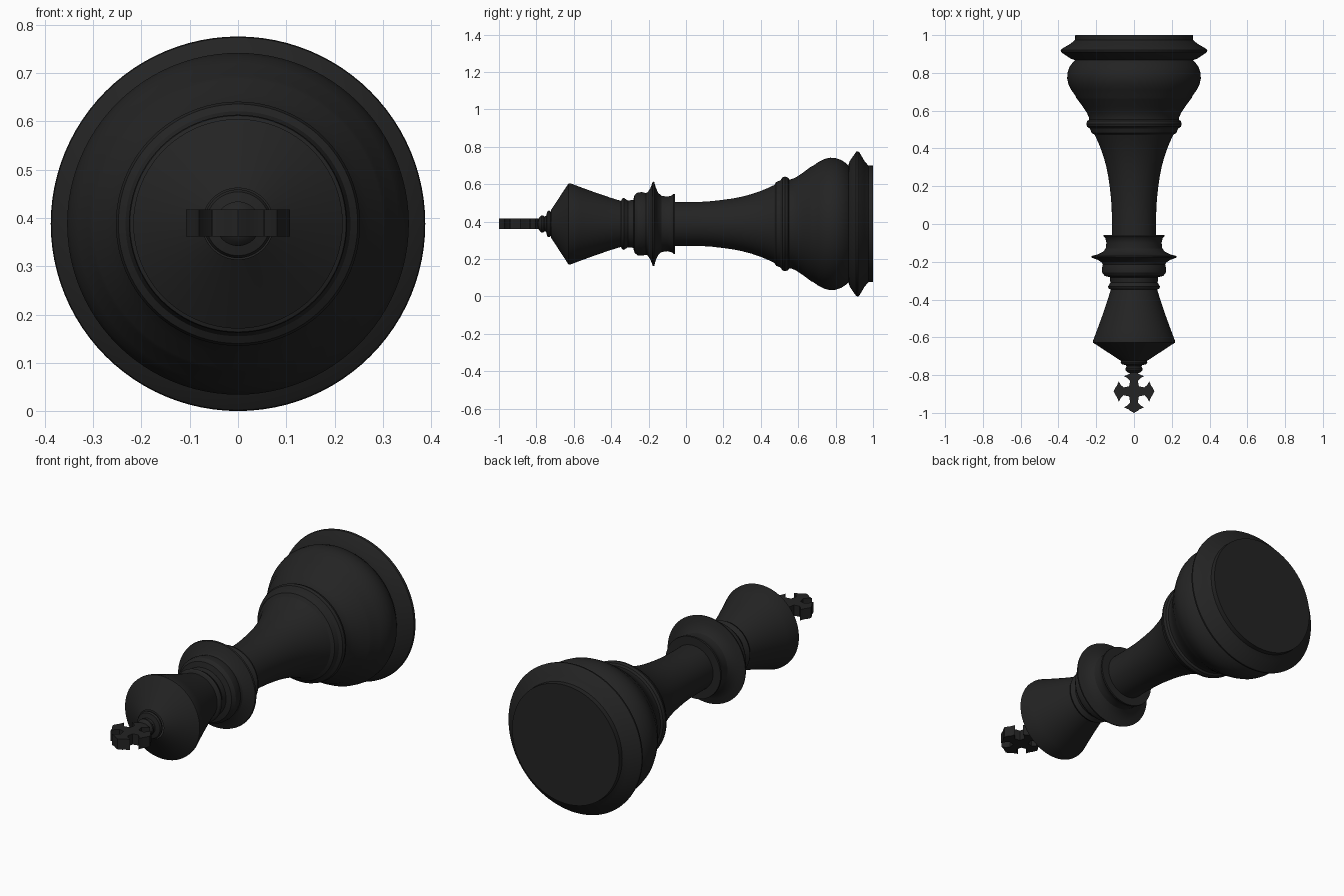
import bpy, bmesh, math

AXIS_Z = 0.388
SEGMENTS = 96

black = bpy.data.materials.new("matte_black")
black.diffuse_color = (0.017, 0.017, 0.017, 1)


def finish(name, bm, angle):
    bmesh.ops.recalc_face_normals(bm, faces=bm.faces[:])
    mesh = bpy.data.meshes.new(name)
    bm.to_mesh(mesh)
    bm.free()
    mesh.materials.append(black)
    ob = bpy.data.objects.new(name, mesh)
    bpy.context.collection.objects.link(ob)
    bpy.ops.object.select_all(action='DESELECT')
    ob.select_set(True)
    bpy.context.view_layer.objects.active = ob
    bpy.ops.object.shade_smooth_by_angle(angle=math.radians(angle))
    return ob


def lathe(name, profile):
    """Turn (y, radius) points round the piece's long axis."""
    bm = bmesh.new()
    verts = [bm.verts.new((r, y, AXIS_Z)) for y, r in profile]
    edges = [bm.edges.new(p) for p in zip(verts, verts[1:])]
    bmesh.ops.spin(bm, geom=verts + edges, cent=(0, 0, AXIS_Z), axis=(0, 1, 0),
                   angle=math.tau, steps=SEGMENTS, use_duplicate=False)
    bmesh.ops.remove_doubles(bm, verts=bm.verts[:], dist=1e-5)
    return finish(name, bm, 32)


# Wide foot with its flat underside and sharp rim
lathe("foot_rim", [(1, 0), (1, 0.311), (0.975, 0.312), (0.955, 0.335),
                   (0.927, 0.383), (0.92, 0.388), (0.91, 0.386),
                   (0.875, 0.335), (0.868, 0.312)])

# Bulging lower body
lathe("lower_body", [(0.868, 0.312), (0.855, 0.325), (0.83, 0.342), (0.80, 0.352),
                     (0.77, 0.354), (0.74, 0.347), (0.71, 0.332), (0.68, 0.311),
                     (0.668, 0.306), (0.66, 0.300), (0.62, 0.270), (0.59, 0.250),
                     (0.565, 0.239), (0.552, 0.238)])

# Double ring above the body
lathe("body_ring", [(0.552, 0.238), (0.545, 0.248), (0.53, 0.253), (0.515, 0.248),
                    (0.505, 0.233), (0.495, 0.229), (0.482, 0.224), (0.472, 0.208)])

# Concave stem
lathe("stem", [(0.472, 0.208), (0.44, 0.193), (0.40, 0.176), (0.35, 0.159),
               (0.30, 0.146), (0.25, 0.136), (0.20, 0.129), (0.14, 0.122),
               (0.08, 0.118), (0, 0.117), (-0.058, 0.117)])

# Flared collar
lathe("collar", [(-0.058, 0.117), (-0.058, 0.160), (-0.066, 0.161), (-0.075, 0.152),
                 (-0.10, 0.146), (-0.13, 0.150), (-0.148, 0.165), (-0.162, 0.195),
                 (-0.170, 0.226), (-0.178, 0.224), (-0.19, 0.192), (-0.204, 0.170),
                 (-0.215, 0.165), (-0.235, 0.170), (-0.258, 0.168), (-0.275, 0.155),
                 (-0.282, 0.128), (-0.31, 0.125), (-0.322, 0.132), (-0.332, 0.139),
                 (-0.342, 0.134), (-0.348, 0.123)])

# Tapered head with low conical crown
lathe("head", [(-0.348, 0.123), (-0.40, 0.139), (-0.48, 0.166), (-0.56, 0.195),
               (-0.618, 0.217), (-0.628, 0.217), (-0.66, 0.168),
               (-0.70, 0.107), (-0.722, 0.074)])

# Small rings under the cross
lathe("finial", [(-0.722, 0.060), (-0.724, 0.068), (-0.733, 0.071), (-0.742, 0.066),
                 (-0.748, 0.042), (-0.757, 0.040), (-0.764, 0.046), (-0.773, 0.046),
                 (-0.782, 0.038), (-0.79, 0.025), (-0.79, 0)])

# Cross: one flared arm outline repeated four times, then thickened
arm = [(0.026, -0.026), (0.055, -0.020), (0.070, -0.034), (0.081, -0.053),
       (0.090, -0.030), (0.098, -0.020), (0.108, 0.0), (0.098, 0.020),
       (0.090, 0.030), (0.081, 0.053), (0.070, 0.034), (0.055, 0.020)]
bm = bmesh.new()
outline = []
for k in range(4):
    c, s = round(math.cos(k * math.pi / 2)), round(math.sin(k * math.pi / 2))
    for u, v in arm:
        x, y = u * c - v * s, u * s + v * c
        outline.append(bm.verts.new((x, -0.885 + y * (1.065 if y < 0 else 0.98),
                                     AXIS_Z - 0.028 + 0.002)))
face = bm.faces.new(outline)
top = bmesh.ops.extrude_face_region(bm, geom=[face])["geom"]
for v in top:
    if isinstance(v, bmesh.types.BMVert):
        v.co.z += 0.056
finish("cross", bm, 25)
